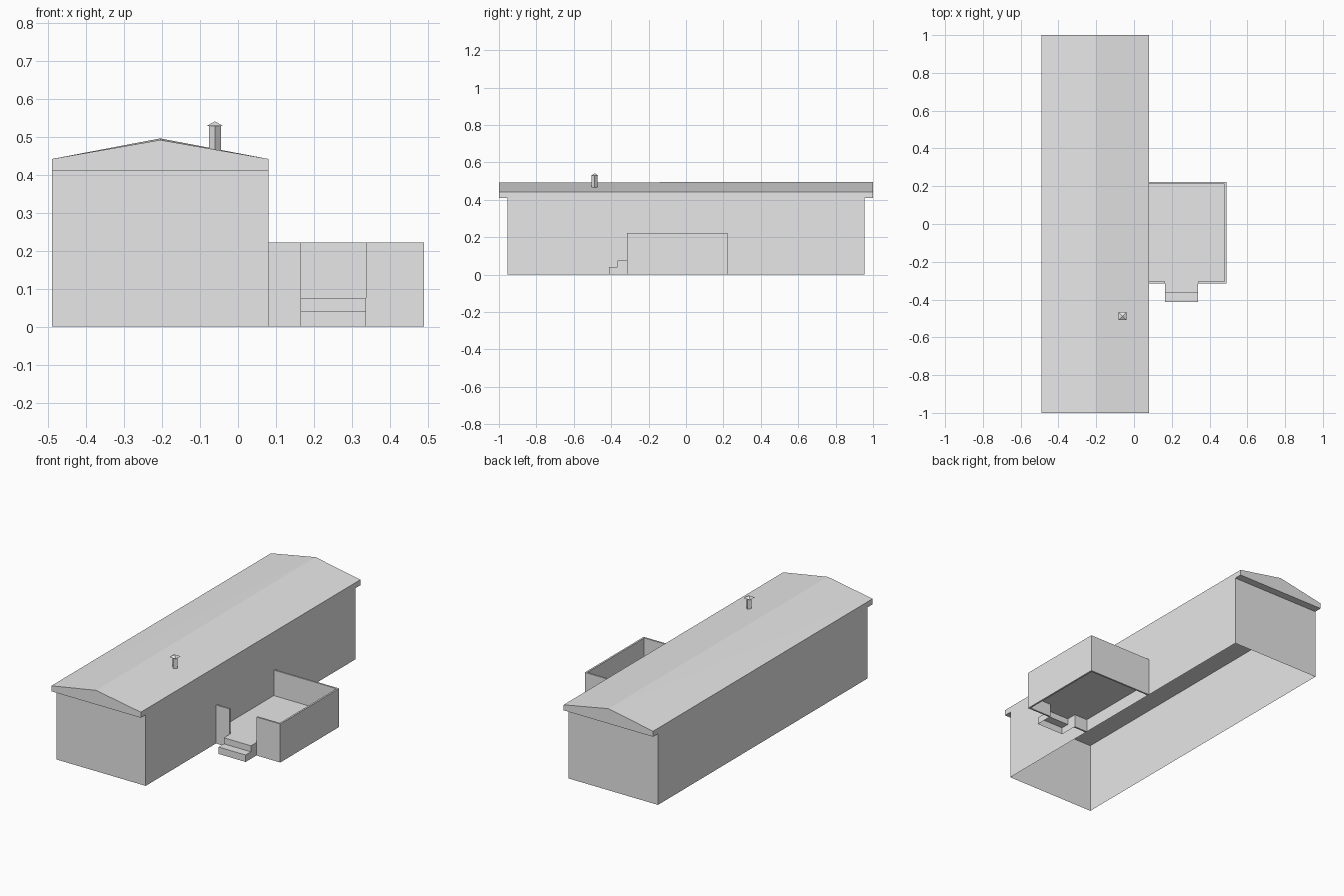
import bpy
import bmesh
from mathutils import Matrix, Vector

cube = bpy.data.objects.get("Cube")
if cube:
    bpy.data.objects.remove(cube, do_unlink=True)

grey = bpy.data.materials.new("light_grey")
grey.use_nodes = True
grey.diffuse_color = (0.8, 0.8, 0.8, 1)
grey.node_tree.nodes["Principled BSDF"].inputs["Base Color"].default_value = (0.8, 0.8, 0.8, 1)


def finish(name, bm):
    bmesh.ops.recalc_face_normals(bm, faces=bm.faces)
    mesh = bpy.data.meshes.new(name)
    bm.to_mesh(mesh)
    bm.free()
    mesh.materials.append(grey)
    obj = bpy.data.objects.new(name, mesh)
    bpy.context.collection.objects.link(obj)
    return obj


def box(name, low, high, open_ends=False):
    """Box between two corners, optionally without top and bottom."""
    low, high = Vector(low), Vector(high)
    bm = bmesh.new()
    bmesh.ops.create_cube(bm, size=1)
    bmesh.ops.scale(bm, vec=high - low, verts=bm.verts)
    bmesh.ops.translate(bm, vec=(low + high) / 2, verts=bm.verts)
    if open_ends:
        bm.normal_update()
        ends = [f for f in bm.faces if abs(f.normal.z) > 0.9]
        bmesh.ops.delete(bm, geom=ends, context='FACES')
    return finish(name, bm)


WEST, EAST, RIDGE = -0.49, 0.08, -0.205

# Main hall walls, open underneath
box("hall_walls", (WEST, -0.955, 0), (EAST, 0.955, 0.41), open_ends=True)

# Gabled roof with a ridge that rises slightly to the back
bm = bmesh.new()
front, back = [
    [bm.verts.new((x, y, z)) for x, z in
     ((WEST, 0.41), (EAST, 0.41), (EAST, 0.442), (RIDGE, top), (WEST, 0.442))]
    for y, top in ((-1, 0.492), (1, 0.496))]
bm.faces.new(front)
bm.faces.new(back)
for i in (0, 1, 4):
    j = (i + 1) % 5
    bm.faces.new((front[i], front[j], back[j], back[i]))
for eave in (2, 4):
    bm.faces.new((front[eave], front[3], back[3]))
    bm.faces.new((front[eave], back[3], back[eave]))
finish("roof", bm)

# Chimney: diamond shaft under a small pyramid cap
CHIMNEY = Vector((-0.061, -0.488, 0))
bm = bmesh.new()
bmesh.ops.create_cone(bm, cap_ends=True, segments=4, radius1=0.016, radius2=0.016, depth=0.08,
                      matrix=Matrix.Translation(CHIMNEY + Vector((0, 0, 0.49))))
finish("chimney_shaft", bm)
bm = bmesh.new()
turn = Matrix.Rotation(0.7854, 4, 'Z')
bmesh.ops.create_cone(bm, cap_ends=True, segments=4, radius1=0.03, radius2=0, depth=0.012,
                      matrix=Matrix.Translation(CHIMNEY + Vector((0, 0, 0.535))) @ turn)
finish("chimney_cap", bm)

# Terrace: thin parapets around a raised floor, with an entrance gap
OUT, Y0, Y1, TOP, T = 0.49, -0.315, 0.222, 0.222, 0.01
GAP0, GAP1, DECK = 0.165, 0.338, 0.075
box("parapet_side", (OUT - T, Y0, 0), (OUT, Y1, TOP))
box("parapet_back", (EAST, Y1 - T, 0), (OUT - T, Y1, TOP))
box("parapet_front_inner", (EAST, Y0, 0), (GAP0, Y0 + T, TOP))
box("parapet_front_outer", (GAP1, Y0, 0), (OUT - T, Y0 + T, TOP))

bm = bmesh.new()
bm.faces.new([bm.verts.new((x, y, DECK)) for x, y in
              ((EAST, Y0), (OUT - T, Y0), (OUT - T, Y1 - T), (EAST, Y1 - T))])
finish("terrace_floor", bm)

# Entrance steps, hollow underneath
bm = bmesh.new()
profile = ((-0.413, 0), (-0.413, 0.04), (-0.365, 0.04), (-0.365, DECK), (Y0, DECK), (Y0, 0))
sides = [[bm.verts.new((x, y, z)) for y, z in profile] for x in (GAP0, GAP1)]
for side in sides:
    bm.faces.new(side)
for i in range(4):
    bm.faces.new((sides[0][i], sides[0][i + 1], sides[1][i + 1], sides[1][i]))
finish("entrance_steps", bm)
